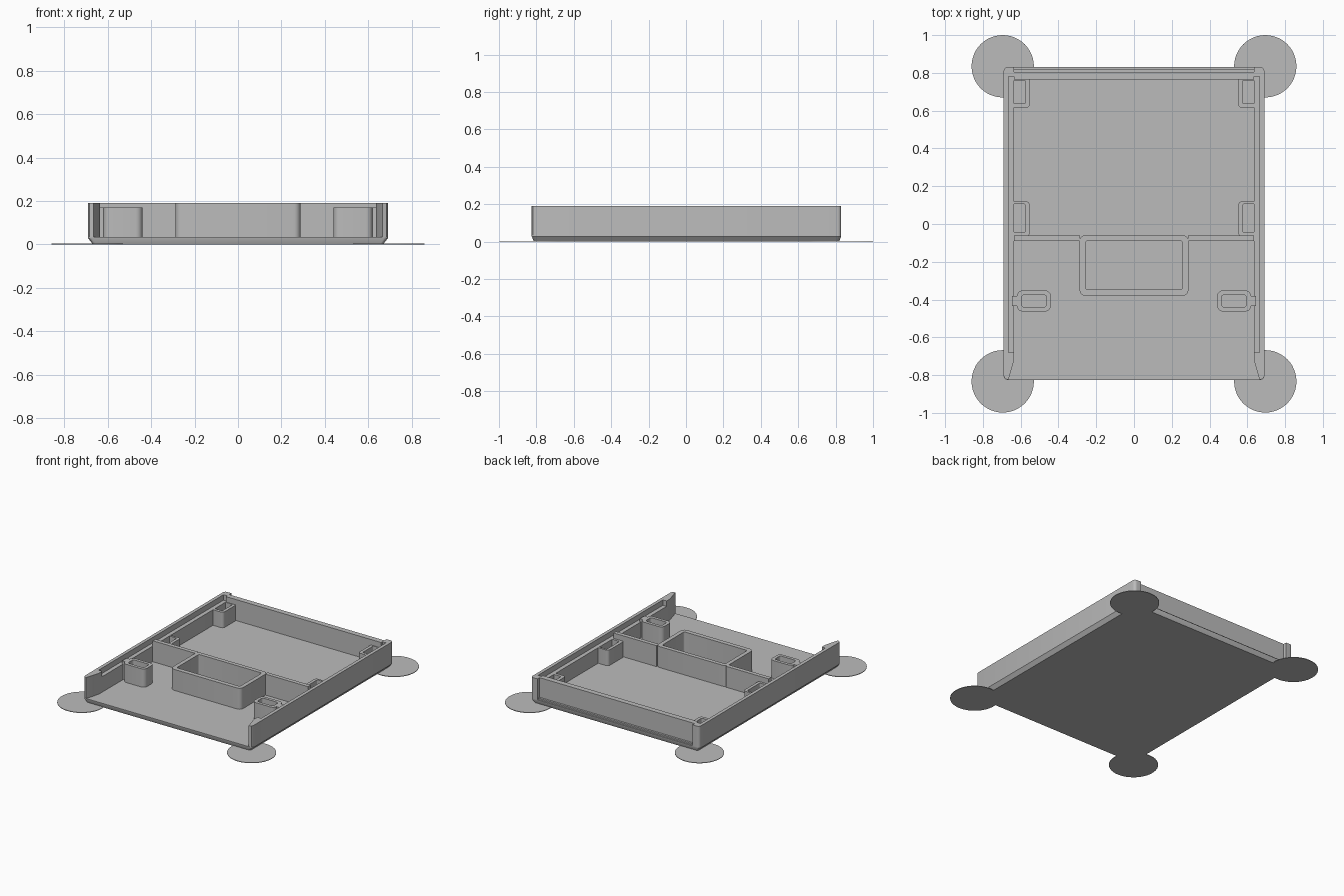
import bpy
import bmesh
from math import cos, sin, pi

cube = bpy.data.objects.get("Cube")
if cube:
    bpy.data.objects.remove(cube)

grey = bpy.data.materials.new("plain grey")
grey.use_nodes = True
COLOUR = (0.5, 0.5, 0.5, 1)
grey.diffuse_color = COLOUR
grey.node_tree.nodes["Principled BSDF"].inputs["Base Color"].default_value = COLOUR

W, FRONT, BACK = 0.69, -0.825, 0.83    # outer half width and ends
IN, LIP = 0.635, 0.665                 # inner wall face and lid ledge edge
FLOOR, LEDGE, TOP = 0.035, 0.15, 0.19


def finish(name, bm):
    bmesh.ops.recalc_face_normals(bm, faces=bm.faces)
    mesh = bpy.data.meshes.new(name)
    bm.to_mesh(mesh)
    bm.free()
    mesh.materials.append(grey)
    ob = bpy.data.objects.new(name, mesh)
    bpy.context.collection.objects.link(ob)
    bpy.ops.object.select_all(action='DESELECT')
    ob.select_set(True)
    bpy.context.view_layer.objects.active = ob
    bpy.ops.object.shade_smooth_by_angle()
    return ob


def rounded(x0, x1, y0, y1, r, n=5):
    """Outline of a rectangle with round corners."""
    corners = [(x1 - r, y1 - r), (x0 + r, y1 - r), (x0 + r, y0 + r), (x1 - r, y0 + r)]
    return [(cx + r * cos(pi / 2 * (k + i / n)), cy + r * sin(pi / 2 * (k + i / n)))
            for k, (cx, cy) in enumerate(corners) for i in range(n + 1)]


def loft(name, sections, closed=False):
    """Skin a stack of (outline, height) sections, capped or looped round."""
    bm = bmesh.new()
    loops = [[bm.verts.new((x, y, z)) for x, y in pts] for pts, z in sections]
    pairs = list(zip(loops, loops[1:]))
    if closed:
        pairs.append((loops[-1], loops[0]))
    else:
        bm.faces.new(loops[0])
        bm.faces.new(loops[-1])
    for a, b in pairs:
        for i in range(len(a)):
            j = (i + 1) % len(a)
            bm.faces.new((a[i], a[j], b[j], b[i]))
    return finish(name, bm)


def prism(name, pts, z0, z1):
    return loft(name, [(pts, z0), (pts, z1)])


def tube(name, outer, inner, z0, z1):
    return loft(name, [(outer, z0), (outer, z1), (inner, z1), (inner, z0)], closed=True)


def box(x0, x1, y0, y1):
    return [(x0, y0), (x1, y0), (x1, y1), (x0, y1)]


def flip(pts, side):
    return [(x * side, y) for x, y in pts]


# Floor with chamfered lower edge
edge = rounded(-W, W, FRONT, BACK, 0.02)
loft("floor", [(rounded(-W + 0.022, W - 0.022, FRONT + 0.012, BACK - 0.012, 0.015), 0),
               (edge, 0.028), (edge, FLOOR)])

# Back wall, set in from the outer edge
prism("back_wall", box(-IN, IN, 0.765, 0.805), FLOOR, TOP)
prism("back_sill", box(-IN, IN, 0.805, 0.82), FLOOR, 0.045)

# Cross wall and the central compartment
for side, word in ((1, "left"), (-1, "right")):
    prism(word + "_cross_wall", flip(box(0.285, IN, -0.09, -0.06), side), FLOOR, TOP)
tube("centre_compartment", rounded(-0.288, 0.288, -0.38, -0.06, 0.03),
     rounded(-0.258, 0.258, -0.347, -0.09, 0.012), FLOOR, TOP)

for side, word in ((1, "left"), (-1, "right")):
    # Side wall with tapered front end and a ledge for the lid
    taper = [(W, FRONT + 0.02), (W - 0.006, FRONT + 0.006), (LIP, FRONT), (IN, -0.72)]
    prism(word + "_side_wall", flip(taper + [(IN, 0.78), (W, 0.78)], side), FLOOR, LEDGE)
    prism(word + "_side_rim", flip(taper + [(IN, -0.68), (LIP, -0.68), (LIP, 0.78), (W, 0.78)],
                                   side), LEDGE, TOP)

    # Rear corner pillar with round outer edge
    arc = [(W - 0.02 + 0.02 * cos(pi / 10 * i), BACK - 0.02 + 0.02 * sin(pi / 10 * i))
           for i in range(6)]
    prism(word + "_corner_pillar", flip([(IN, 0.78), (W, 0.78)] + arc + [(IN, BACK)], side),
          FLOOR, TOP)

    # Hollow supports against the side wall
    for y0, y1, place in ((0.615, 0.775, "rear"), (-0.065, 0.12, "middle")):
        tube(f"{word}_{place}_support", flip(rounded(0.552, 0.65, y0, y1, 0.02), side),
             flip(rounded(0.575, 0.64, y0 + 0.022, y1 - 0.015, 0.008), side), FLOOR, LEDGE)

    # Hollow front post joined to the wall by a web
    tube(word + "_front_post", flip(rounded(0.44, 0.62, -0.463, -0.352, 0.03), side),
         flip(rounded(0.463, 0.595, -0.44, -0.375, 0.015), side), FLOOR, 0.17)
    prism(word + "_post_web", flip(box(0.612, 0.645, -0.435, -0.38), side), FLOOR, 0.17)

    # Thin discs under the corners
    for cy, place in ((-0.833, "front"), (0.835, "back")):
        disc = [(side * 0.695 + 0.165 * cos(pi * i / 24), cy + 0.165 * sin(pi * i / 24))
                for i in range(48)]
        prism(f"{word}_{place}_disc", disc, 0, 0.004)
